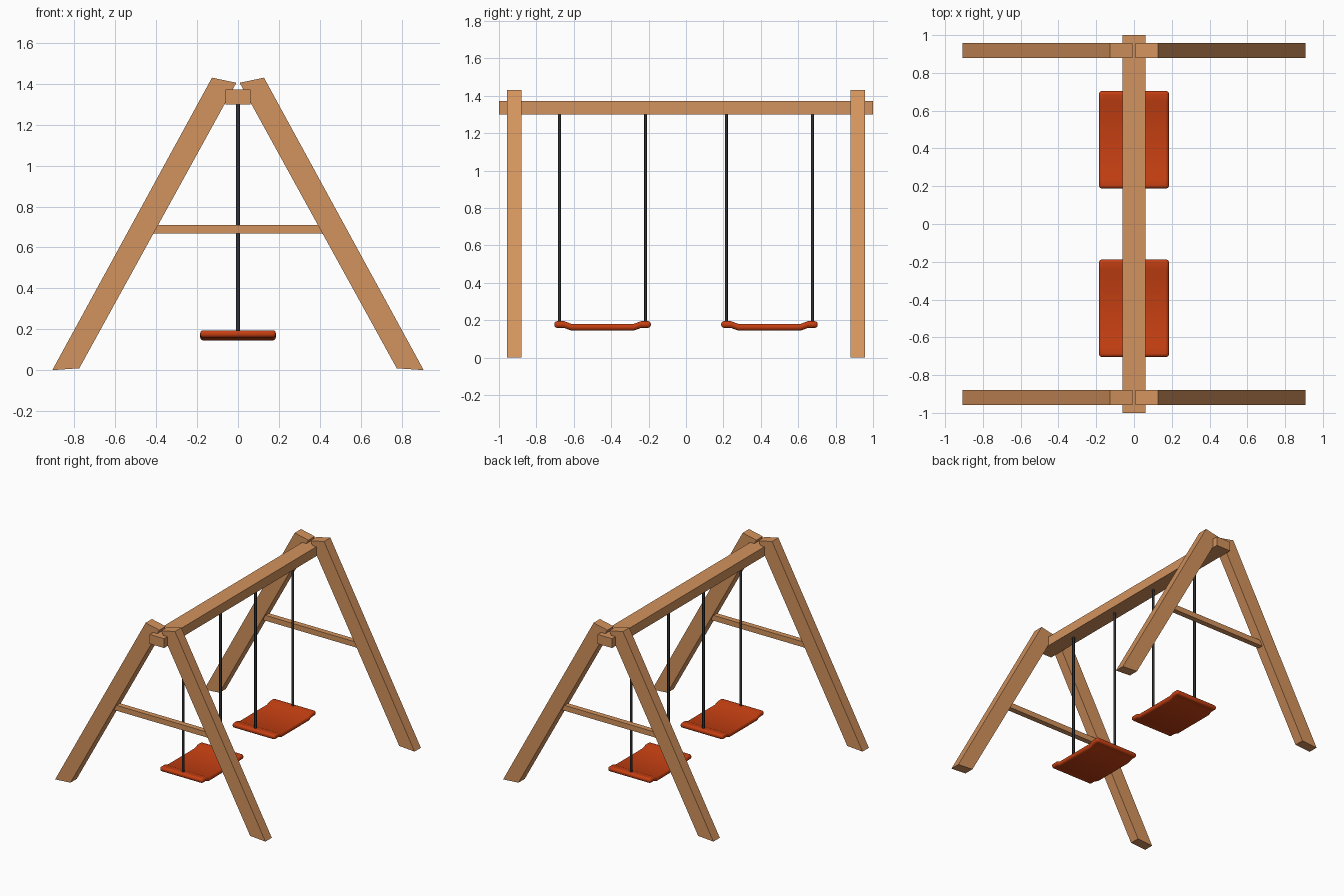
import bpy
import bmesh
import math

cube = bpy.data.objects.get("Cube")
if cube:
    bpy.data.objects.remove(cube, do_unlink=True)


def make_material(name, rgb, roughness=0.7):
    mat = bpy.data.materials.new(name)
    mat.use_nodes = True
    colour = (*rgb, 1)
    mat.diffuse_color = colour
    bsdf = mat.node_tree.nodes["Principled BSDF"]
    bsdf.inputs["Base Color"].default_value = colour
    bsdf.inputs["Roughness"].default_value = roughness
    return mat


wood = make_material("warm wood", (0.65, 0.29, 0.11))
red = make_material("red plastic", (0.56, 0.05, 0.006))
black = make_material("dark rope", (0.03, 0.03, 0.033))


def prism(name, outline, depth_axis, low, high, mat):
    """Extrude a 2D outline between low and high along x or y."""
    bm = bmesh.new()

    def place(u, v, d):
        return (d, u, v) if depth_axis == "x" else (u, d, v)

    ends = [[bm.verts.new(place(u, v, d)) for u, v in outline] for d in (low, high)]
    for ring in ends:
        bm.faces.new(ring)
    n = len(outline)
    for i in range(n):
        j = (i + 1) % n
        bm.faces.new((ends[0][i], ends[0][j], ends[1][j], ends[1][i]))
    bmesh.ops.recalc_face_normals(bm, faces=bm.faces)
    mesh = bpy.data.meshes.new(name)
    bm.to_mesh(mesh)
    bm.free()
    mesh.materials.append(mat)
    obj = bpy.data.objects.new(name, mesh)
    bpy.context.collection.objects.link(obj)
    return obj


def rectangle(u, v0, v1):
    return [(-u, v0), (u, v0), (u, v1), (-u, v1)]


def smooth(obj, angle):
    bpy.ops.object.select_all(action="DESELECT")
    obj.select_set(True)
    bpy.context.view_layer.objects.active = obj
    bpy.ops.object.shade_smooth_by_angle(angle=math.radians(angle))


# Top beam
prism("top_beam", rectangle(0.062, 1.3, 1.373), "y", -1, 1, wood)

# Two A-frames, each with two slanted legs and a brace
leg_outline = [(0.908, 0), (0.776, 0.009), (0.008, 1.405), (0.127, 1.43)]
for end, sy in (("front", -1), ("back", 1)):
    y = sy * 0.919
    for side, sx in (("left", 1), ("right", -1)):
        outline = [(sx * x, z) for x, z in leg_outline]
        prism(f"{end}_{side}_leg", outline, "y", y - 0.039, y + 0.039, wood)
    prism(f"{end}_brace", rectangle(0.42, 0.667, 0.709), "y", y - 0.021, y + 0.021, wood)

# Dished seat section: half profiles mirrored about the middle
top_half = [(0.258, 0.195), (0.206, 0.195), (0.168, 0.181)]
bottom_half = [(0.168, 0.145), (0.206, 0.159), (0.258, 0.159)]
half = bottom_half + top_half
section = half + [(-u, v) for u, v in reversed(half)]

for end, sy in (("front", -1), ("back", 1)):
    centre = sy * 0.446

    # Seat with rounded rim
    seat = prism(f"{end}_seat", section, "x", -0.185, 0.185, red)
    seat.location.y = centre
    bevel = seat.modifiers.new("rounded rim", "BEVEL")
    bevel.width = 0.015
    bevel.segments = 3
    bevel.limit_method = "ANGLE"
    bevel.angle_limit = math.radians(50)
    smooth(seat, 40)

    # Hanging ropes
    for side, offset in (("inner", -0.23), ("outer", 0.23)):
        bpy.ops.mesh.primitive_cylinder_add(
            vertices=12, radius=1, depth=1.13,
            location=(0, centre + sy * offset, 0.745))
        rope = bpy.context.object
        rope.name = f"{end}_{side}_rope"
        rope.scale = (0.010, 0.0075, 1)
        rope.data.materials.append(black)
        smooth(rope, 40)
